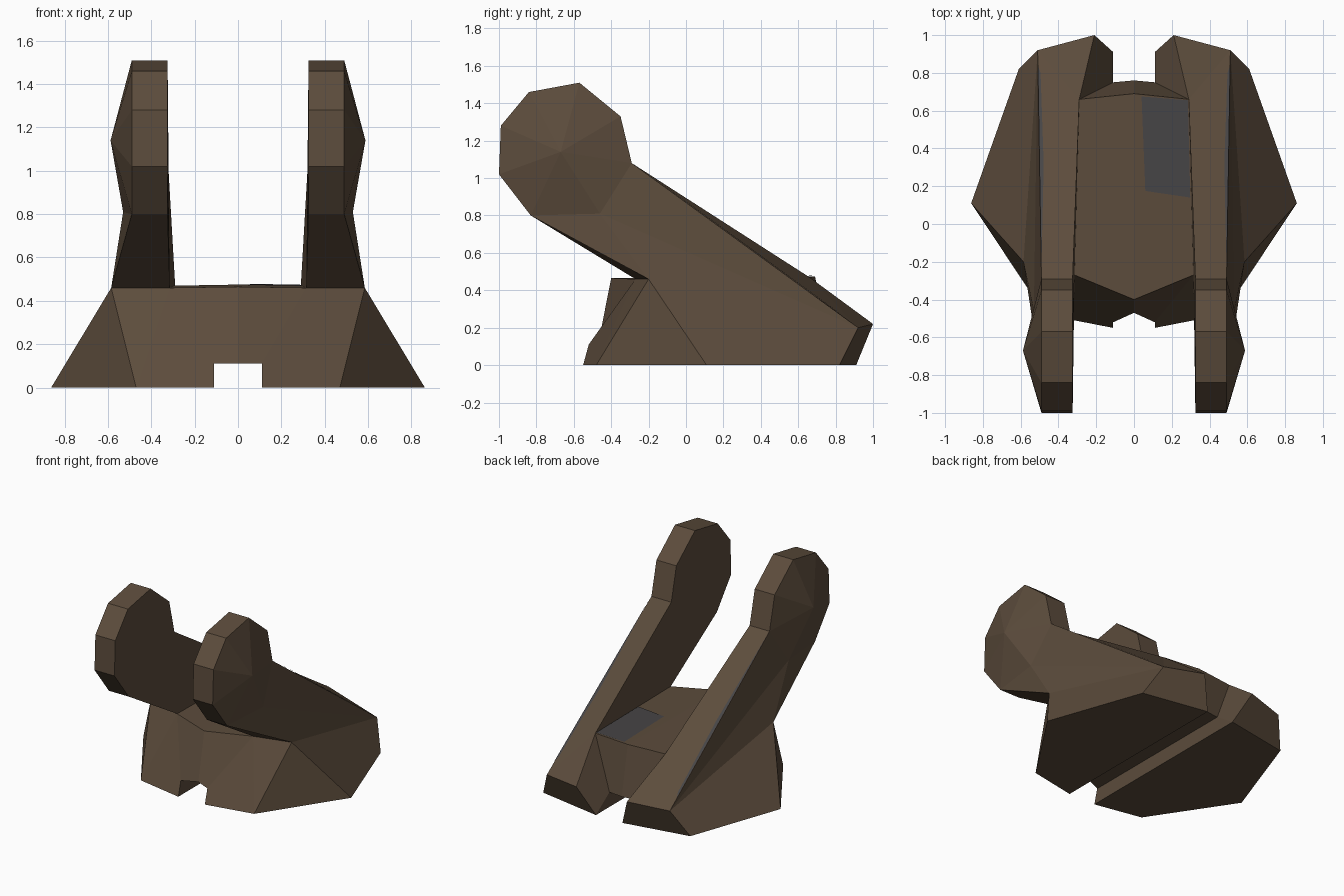
import bpy, bmesh
from mathutils import Vector

if "Cube" in bpy.data.objects:
    bpy.data.objects.remove(bpy.data.objects["Cube"])


def material(name, rgb):
    m = bpy.data.materials.new(name)
    m.diffuse_color = (*rgb, 1)
    m.use_nodes = True
    m.node_tree.nodes["Principled BSDF"].inputs["Base Color"].default_value = m.diffuse_color
    return m


brown = material("dark_brown", (0.107, 0.072, 0.045))
grey = material("slate_grey", (0.062, 0.059, 0.061))


def build(name, points, faces, mat, mirror=True):
    """Make a flat-faced object from named points; mirror it across x = 0."""
    bm = bmesh.new()
    v = {k: bm.verts.new(p) for k, p in points.items()}
    for f in faces:
        bm.faces.new([v[k] for k in f.split()])
    bmesh.ops.recalc_face_normals(bm, faces=bm.faces)
    if mirror:
        geom = bm.verts[:] + bm.edges[:] + bm.faces[:]
        bmesh.ops.mirror(bm, geom=geom, axis='X', merge_dist=0.0005)
        bmesh.ops.remove_doubles(bm, verts=bm.verts, dist=0.0005)
        bmesh.ops.recalc_face_normals(bm, faces=bm.faces)
    me = bpy.data.meshes.new(name)
    bm.to_mesh(me)
    bm.free()
    me.materials.append(mat)
    ob = bpy.data.objects.new(name, me)
    bpy.context.collection.objects.link(ob)
    return ob


# Rounded head outline of the arm (y, z), from underside to top
rim = [(-.83, .80), (-1, 1.02), (-.99, 1.28), (-.84, 1.46),
       (-.57, 1.51), (-.35, 1.33), (-.29, 1.08)]
pts = {}
for i, (y, z) in enumerate(rim):
    pts[f"in{i}"] = (.325, y, z)
    pts[f"out{i}"] = (.49, y, z)

# Arm root and base corners (right half)
pts.update({
    "hub": (.588, -.67, 1.14), "dent": (.53, -.46, .81),
    "shoulder": (.585, -.20, .46), "plate_front": (.315, -.27, .46),
    "plate_back": (.29, .66, .47), "tip": (.21, 1, .22), "heel": (.51, .92, .20),
    "side_low": (.862, .11, 0), "back_low": (.61, .82, 0), "slot_back": (.11, .91, 0),
    "slot_front": (.11, -.55, 0), "front_low": (.47, -.48, 0),
    "roof_back": (.11, .75, .11), "roof_front": (.11, -.52, .11),
    "mid_roof_back": (0, .76, .11), "mid_roof_front": (0, -.47, .11),
    "mid_front": (0, -.40, .465), "mid_back": (0, .69, .475)})

faces = []
for i in range(6):
    faces.append(f"in{i} in{i+1} out{i+1} out{i}")     # head rim
    faces.append(f"hub out{i} out{i+1}")               # bulged outer cheek
faces += [
    "hub out6 dent", "hub dent out0",                  # arm outside
    "dent out0 shoulder", "dent shoulder heel", "dent heel out6",
    "in6 plate_back heel out6", "plate_back tip heel",  # arm top
    "in0 plate_front shoulder out0",                   # arm underside
    " ".join(f"in{i}" for i in range(7)) + " plate_back plate_front",  # arm inside
    "shoulder side_low back_low heel",                 # base side and back
    "heel back_low slot_back tip",
    "plate_back tip slot_back roof_back",
    "plate_back roof_back mid_roof_back mid_back",
    "plate_front plate_back mid_back mid_front",       # deck
    "shoulder side_low front_low",                     # base front
    "plate_front shoulder front_low",
    "plate_front front_low slot_front roof_front",
    "plate_front roof_front mid_roof_front mid_front",
    "slot_front slot_back roof_back roof_front",       # slot and underside
    "roof_front roof_back mid_roof_back mid_roof_front",
    "side_low back_low slot_back slot_front front_low"]
build("bracket_body", pts, faces, brown)

# Grey trim strips along the outer top edges of the arms
a, b = Vector(pts["out6"]), Vector(pts["heel"])
up, inward = Vector((0, .002, .004)), Vector((-.022, 0, .002))
build("arm_edge_trim", {
    "a": a.lerp(b, .03) + up, "b": a.lerp(b, .93) + up,
    "c": a.lerp(b, .5) + up + inward, "d": a.lerp(b, .9) + up + inward * .6},
    ["a b d c"], grey)

# Grey worn patch on the deck
build("deck_patch", {
    "a": (.04, .675, .478), "b": (.285, .655, .475),
    "c": (.298, .14, .469), "d": (.06, .175, .473)},
    ["a b c d"], grey, mirror=False)
